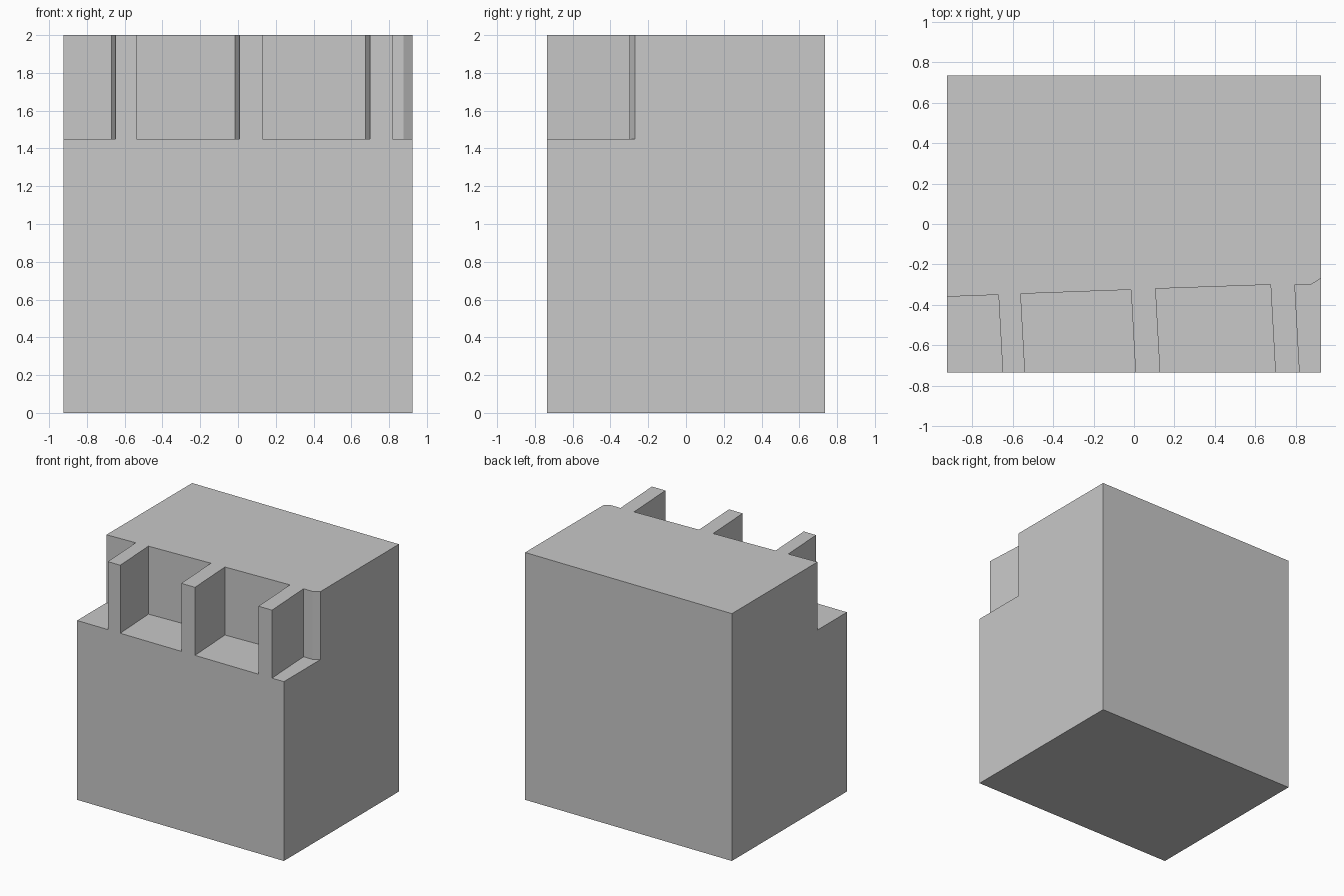
import bpy
import bmesh

default = bpy.data.objects.get("Cube")
if default:
    bpy.data.objects.remove(default)

WIDTH, DEPTH, HEIGHT = 1.85, 1.47, 2.0
LEDGE = 1.45
FRONT = -DEPTH / 2
OUT = 0.2       # how far cutters reach past the block
LEAN = 0.055    # sideways drift of the rib walls per unit of depth

grey = bpy.data.materials.new("light_grey")
grey.use_nodes = True
grey.diffuse_color = (0.58, 0.58, 0.58, 1)
grey.node_tree.nodes["Principled BSDF"].inputs["Base Color"].default_value = grey.diffuse_color


def prism(name, outline, z0, z1):
    """Closed prism from a counter-clockwise outline."""
    bm = bmesh.new()
    base = bm.faces.new([bm.verts.new((x, y, z0)) for x, y in outline])
    grown = bmesh.ops.extrude_face_region(bm, geom=[base])["geom"]
    top = [v for v in grown if isinstance(v, bmesh.types.BMVert)]
    bmesh.ops.translate(bm, verts=top, vec=(0, 0, z1 - z0))
    bmesh.ops.recalc_face_normals(bm, faces=bm.faces)
    mesh = bpy.data.meshes.new(name)
    bm.to_mesh(mesh)
    bm.free()
    mesh.materials.append(grey)
    obj = bpy.data.objects.new(name, mesh)
    bpy.context.collection.objects.link(obj)
    return obj


def wall(x, y):
    """Front and back points of a leaning rib wall that meets the back at (x, y)."""
    front = FRONT - OUT
    return (x + LEAN * (y - front), front), (x, y)


# Main block
w, d = WIDTH / 2, DEPTH / 2
block = prism("block", [(-w, -d), (w, -d), (w, d), (-w, d)], 0, HEIGHT)

# Pockets between the ribs, each open at the top and front
front_y = FRONT - OUT
a_front, a_back = wall(-0.67, -0.35)
pockets = [[(-w - OUT, front_y), a_front, a_back, (-w - OUT, -0.367)]]
for left, right in (((-0.56, -0.345), (-0.015, -0.325)),
                    ((0.107, -0.32), (0.675, -0.30))):
    l_front, l_back = wall(*left)
    r_front, r_back = wall(*right)
    pockets.append([l_front, r_front, r_back, l_back])
# End pocket with a slanted corner
e_front, e_back = wall(0.795, -0.298)
pockets.append([e_front, (w + OUT, front_y), (w + OUT, -0.147),
                (0.877, -0.298), e_back])

cutters = []
for outline in pockets:
    cutter = prism("pocket_cutter", outline, LEDGE, HEIGHT + OUT)
    cutter.hide_render = True
    cut = block.modifiers.new("pocket", 'BOOLEAN')
    cut.operation = 'DIFFERENCE'
    cut.solver = 'EXACT'
    cut.object = cutter
    cutters.append(cutter)

# Bake the cuts and drop the cutters
bpy.context.view_layer.update()
graph = bpy.context.evaluated_depsgraph_get()
carved = bpy.data.meshes.new_from_object(block.evaluated_get(graph))
block.modifiers.clear()
block.data = carved
for cutter in cutters:
    bpy.data.objects.remove(cutter)
